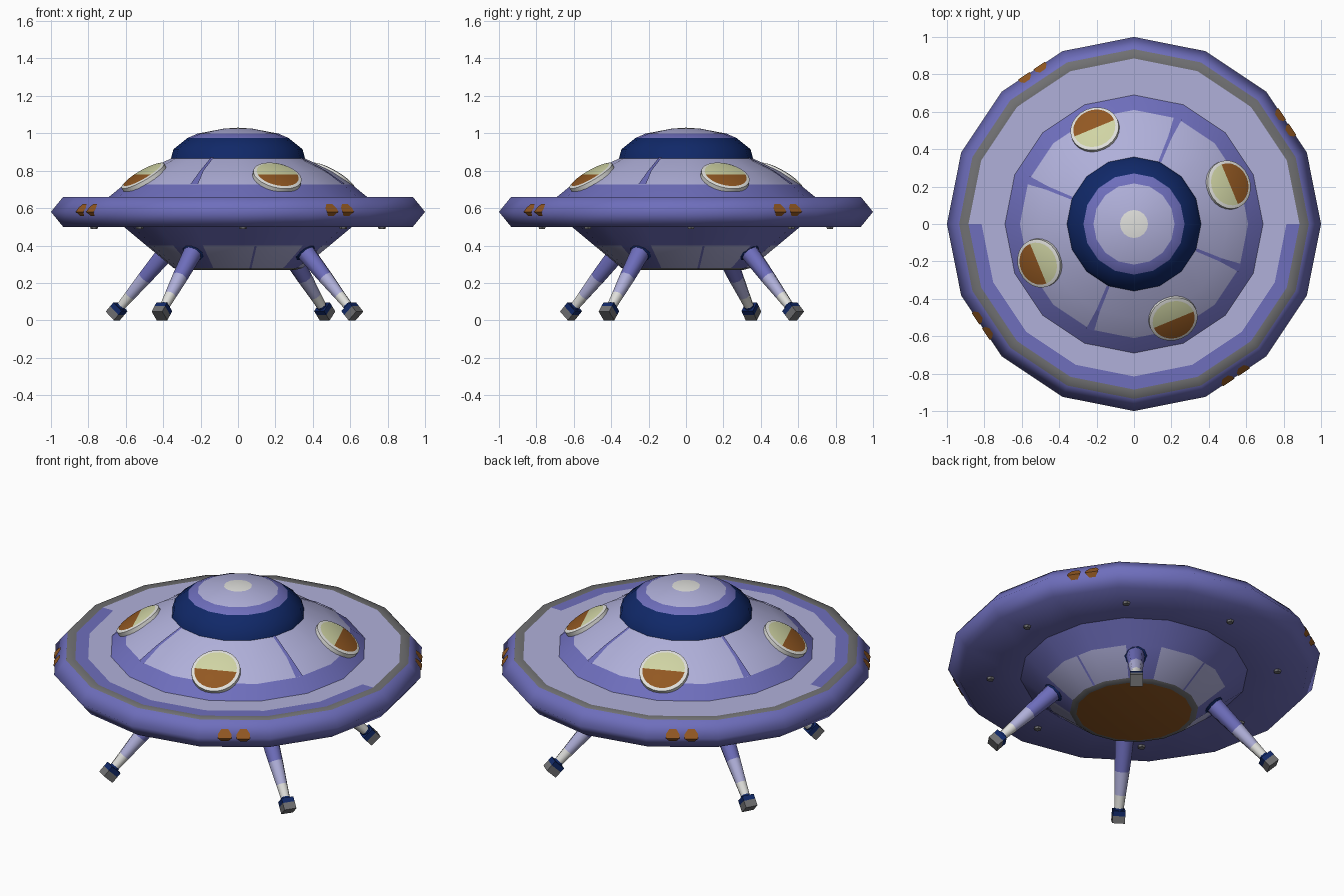
import bpy, bmesh, math
from mathutils import Vector, Matrix

if "Cube" in bpy.data.objects:
    bpy.data.objects.remove(bpy.data.objects["Cube"])


def lin(c):
    c /= 255
    return c / 12.92 if c <= 0.04045 else ((c + 0.055) / 1.055) ** 2.4


MATS = {}
for name, rgb in {
    "purple": (110, 110, 188), "lavender": (176, 176, 218), "navy": (16, 40, 104),
    "grey": (112, 112, 114), "brown": (146, 88, 34), "pale_yellow": (208, 212, 164),
    "white": (224, 224, 220),
}.items():
    m = bpy.data.materials.new(name)
    m.diffuse_color = (*[lin(c) for c in rgb], 1)
    m.use_nodes = True
    m.node_tree.nodes["Principled BSDF"].inputs["Base Color"].default_value = m.diffuse_color
    MATS[name] = m
ORDER = list(MATS)


def finish(name, bm, smooth=None):
    """Turn a bmesh into a named object with all materials available."""
    me = bpy.data.meshes.new(name)
    bm.to_mesh(me)
    bm.free()
    for m in MATS.values():
        me.materials.append(m)
    ob = bpy.data.objects.new(name, me)
    bpy.context.collection.objects.link(ob)
    if smooth:
        bpy.ops.object.select_all(action='DESELECT')
        ob.select_set(True)
        bpy.context.view_layer.objects.active = ob
        bpy.ops.object.shade_smooth_by_angle(angle=math.radians(smooth))
    return ob


def lathe(name, profile, bands, sides=16, rule=None, matrix=None, smooth=40):
    """Spin (r, z) points around z; one colour per band, optionally changed by rule."""
    bm = bmesh.new()
    rings = []
    for r, z in profile:
        if r == 0:
            rings.append([bm.verts.new((0, 0, z))] * sides)
        else:
            rings.append([bm.verts.new((r * math.cos(a), r * math.sin(a), z))
                          for a in (math.tau * i / sides for i in range(sides))])
    for k, (lo, hi) in enumerate(zip(rings, rings[1:])):
        for i in range(sides):
            j = (i + 1) % sides
            f = bm.faces.new(list(dict.fromkeys((lo[i], lo[j], hi[j], hi[i]))))
            col = bands[k]
            if rule:
                col = rule(k, math.degrees(math.tau * (i + 0.5) / sides), col)
            f.material_index = ORDER.index(col)
    bmesh.ops.recalc_face_normals(bm, faces=bm.faces)
    if matrix:
        bm.transform(matrix)
    return finish(name, bm, smooth)


def strip(name, path, widths, angle, color, shift=0.0):
    """Thin plate following (r, z) path points at one direction around the hull."""
    a = math.radians(angle)
    out, tan = Vector((math.cos(a), math.sin(a), 0)), Vector((-math.sin(a), math.cos(a), 0))
    bm = bmesh.new()
    rows = [[bm.verts.new(out * r + tan * (shift + s * w) + Vector((0, 0, z))) for s in (-1, 1)]
            for (r, z), w in zip(path, widths)]
    for p, q in zip(rows, rows[1:]):
        f = bm.faces.new((p[0], p[1], q[1], q[0]))
        f.material_index = ORDER.index(color)
    bm.normal_update()
    if sum((f.normal.dot(out) for f in bm.faces)) < 0:
        bmesh.ops.reverse_faces(bm, faces=bm.faces)
    return finish(name, bm)


# Saucer rim with flat top and underside
def deck_rule(k, ang, col):
    return "lavender" if k == 4 and 0 < ang < 170 else col


lathe("saucer_rim",
      [(0.60, 0.50), (0.935, 0.50), (1.0, 0.58), (0.935, 0.66), (0.885, 0.66), (0.815, 0.66), (0.67, 0.66)],
      ["purple", "purple", "purple", "grey", "purple", "lavender"], rule=deck_rule, smooth=100)

# Upper hull and cabin dome
lathe("upper_hull", [(0.69, 0.66), (0.61, 0.725), (0.50, 0.797), (0.355, 0.867)],
      ["purple", "lavender", "lavender"])
lathe("cabin_dome",
      [(0.36, 0.86), (0.345, 0.915), (0.27, 0.975), (0.217, 0.998), (0.075, 1.025), (0, 1.03)],
      ["navy", "navy", "purple", "lavender", "white"], smooth=60)

# Lower bowl: pale panels between the legs, hatch underneath
LEG_ANGLES = (51, 151.7, 236.5, 326)


def bowl_rule(k, ang, col):
    near_leg = any(abs(ang - a) < 9 for a in LEG_ANGLES)
    return "purple" if k == 2 and near_leg else col


lathe("lower_bowl",
      [(0, 0.27), (0.31, 0.27), (0.345, 0.28), (0.49, 0.40), (0.61, 0.50)],
      ["brown", "grey", "lavender", "purple"], rule=bowl_rule)

# Panel seams, portholes and rim lamps repeat four times
for n in range(4):
    turn = 90 * n
    strip(f"upper_seam_{n}", [(0.612, 0.728), (0.503, 0.801), (0.36, 0.87)],
          [0.022, 0.01, 0.008], 67.5 + turn, "purple")
    strip(f"lower_seam_{n}", [(0.340, 0.278), (0.484, 0.398)], [0.006, 0.006], 281.25 + turn, "purple")

    for side in (-1, 1):
        rows = [0.557, 0.58, 0.60, 0.622]
        strip(f"rim_lamp_{n}_{side}",
              [(0.981 * (1 - abs(z - 0.58) * 0.81) + 0.005, z) for z in rows],
              [0.018, 0.036, 0.036, 0.018], 33.75 + turn, "brown", side * 0.05)

    # Porthole: white frame, pale upper half and brown lower half
    a, slope = math.radians(22.5 + turn), math.radians(32)
    out, up = Vector((math.cos(a), math.sin(a), 0)), Vector((0, 0, 1))
    x = Vector((-math.sin(a), math.cos(a), 0))
    y = up * math.sin(slope) - out * math.cos(slope)
    z = x.cross(y)
    mat = Matrix((x, y, z)).transposed().to_4x4()
    mat.translation = out * 0.55 + up * 0.772
    lathe(f"porthole_{n}", [(0.132, -0.035), (0.132, 0.002), (0.115, 0.008), (0, 0.008)],
          ["white", "white", "pale_yellow"], sides=24, matrix=mat,
          rule=lambda k, ang, col: "brown" if k == 2 and ang > 180 else col)

# Small studs under the rim
for n in range(8):
    a = math.radians(47 + 45 * n)
    lathe(f"under_stud_{n}", [(0.022, 0.503), (0.018, 0.488), (0, 0.488)], ["grey", "grey"], sides=6,
          matrix=Matrix.Translation((0.77 * math.cos(a), 0.77 * math.sin(a), 0)))

# Landing legs: socket, tapered strut and tilted foot block
for n, ang in enumerate(LEG_ANGLES):
    a = math.radians(ang)
    out = Vector((math.cos(a), math.sin(a), 0))
    top, foot = out * 0.425 + Vector((0, 0, 0.375)), out * 0.737 + Vector((0, 0, 0.048))
    d = (foot - top).normalized()
    x = Vector((-math.sin(a), math.cos(a), 0))
    mat = Matrix((x, d.cross(x), d)).transposed().to_4x4()
    mat.translation = top
    L = (foot - top).length
    lathe(f"leg_{n}",
          [(0.052, 0), (0.041, L * 0.45), (0.031, L * 0.74), (0.026, L * 0.9), (0.026, L)],
          ["purple", "lavender", "white", "navy"], sides=8, matrix=mat, smooth=50)
    lathe(f"leg_socket_{n}", [(0.062, -0.06), (0.062, 0.015), (0.05, 0.025)], ["navy", "navy"],
          sides=10, matrix=mat)
    mat.translation = foot
    s = 0.034 * math.sqrt(2)
    lathe(f"foot_{n}", [(0, -0.034), (s, -0.034), (s, -0.006), (s, 0.034), (0, 0.034)],
          ["navy", "navy", "grey", "grey"], sides=4,
          matrix=mat @ Matrix.Rotation(math.pi / 4, 4, 'Z'), smooth=20)
